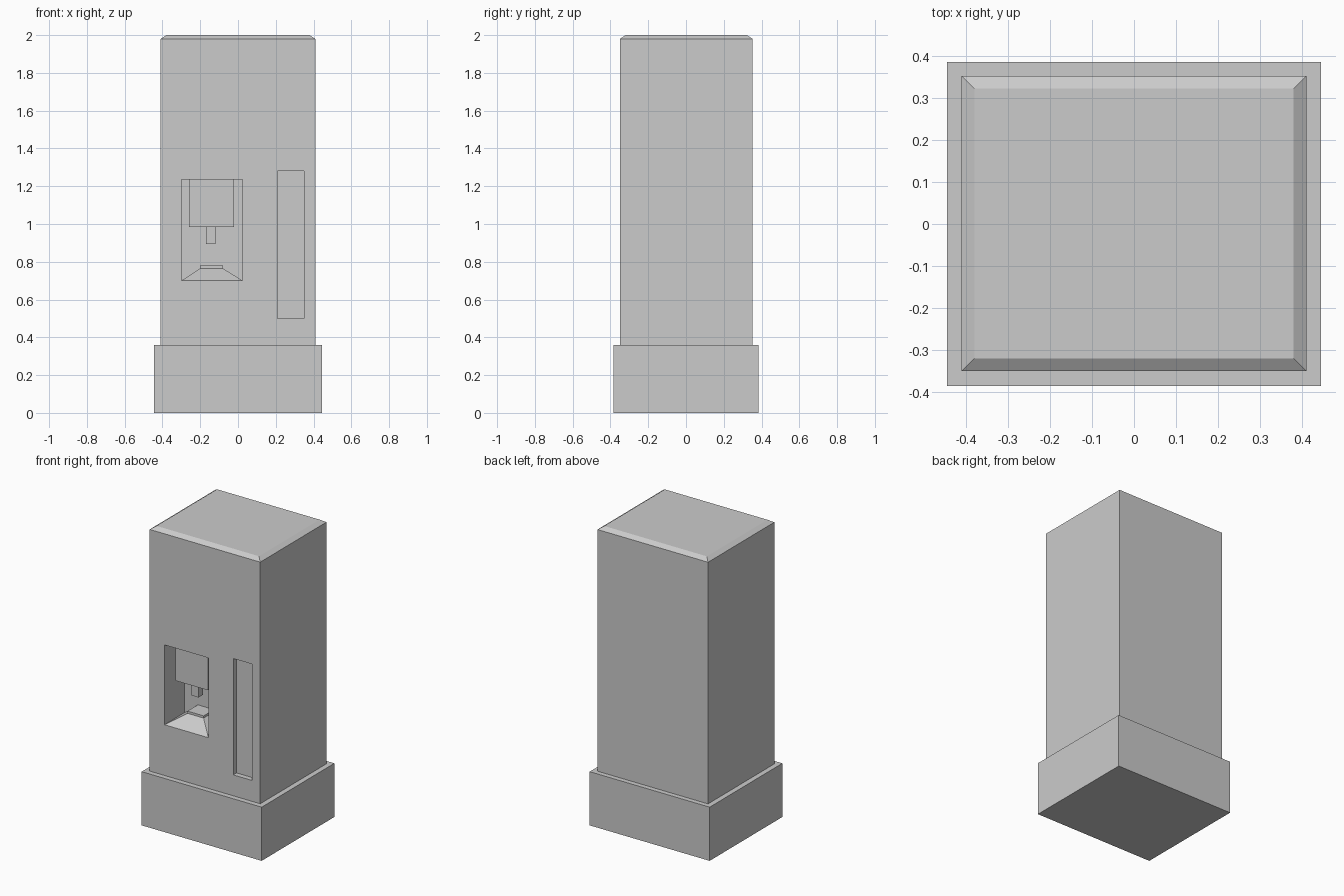
import bpy
import bmesh

if "Cube" in bpy.data.objects:
    bpy.data.objects.remove(bpy.data.objects["Cube"])


def tiers(name, levels):
    """Solid made of stacked rectangles: each level is (x0, x1, y0, y1, z)."""
    bm = bmesh.new()
    rings = [[bm.verts.new(p) for p in
              ((x0, y0, z), (x1, y0, z), (x1, y1, z), (x0, y1, z))]
             for x0, x1, y0, y1, z in levels]
    bm.faces.new(rings[0][::-1])
    bm.faces.new(rings[-1])
    for a, b in zip(rings, rings[1:]):
        for i in range(4):
            j = (i + 1) % 4
            bm.faces.new((a[i], a[j], b[j], b[i]))
    mesh = bpy.data.meshes.new(name)
    bm.to_mesh(mesh)
    bm.free()
    obj = bpy.data.objects.new(name, mesh)
    bpy.context.collection.objects.link(obj)
    return obj


def box(name, x0, x1, y0, y1, z0, z1):
    return tiers(name, [(x0, x1, y0, y1, z0), (x0, x1, y0, y1, z1)])


def cut(target, cutter):
    """Subtract the cutter, bake the result and remove the cutter."""
    cutter.hide_render = True
    mod = target.modifiers.new("cut", 'BOOLEAN')
    mod.operation = 'DIFFERENCE'
    mod.solver = 'EXACT'
    mod.object = cutter
    bpy.context.view_layer.objects.active = target
    bpy.ops.object.modifier_apply(modifier=mod.name)
    bpy.data.objects.remove(cutter)


BACK = -0.14  # back wall of the dispensing bay

# Plinth
box("base", -0.445, 0.445, -0.385, 0.385, 0, 0.36)

# Cabinet with chamfered top
cabinet = tiers("cabinet", [(-0.41, 0.41, -0.35, 0.352, 0.36),
                            (-0.41, 0.41, -0.35, 0.352, 1.98),
                            (-0.38, 0.38, -0.32, 0.322, 2.0)])

# Dispensing bay and tall side slot
cut(cabinet, box("bay_cutter", -0.30, 0.025, -0.5, BACK, 0.70, 1.235))
cut(cabinet, box("slot_cutter", 0.21, 0.35, -0.5, -0.315, 0.50, 1.28))

# Dispenser head and spout
box("dispenser_head", -0.26, -0.02, -0.29, BACK, 0.983, 1.235)
box("spout", -0.17, -0.118, -0.25, -0.20, 0.893, 0.983)

# Sloped tray floor with cup stand
tiers("tray_slope", [(-0.30, 0.025, -0.35, BACK, 0.70),
                     (-0.20, -0.08, -0.25, BACK, 0.765)])
box("cup_stand", -0.20, -0.08, -0.25, BACK, 0.765, 0.78)
